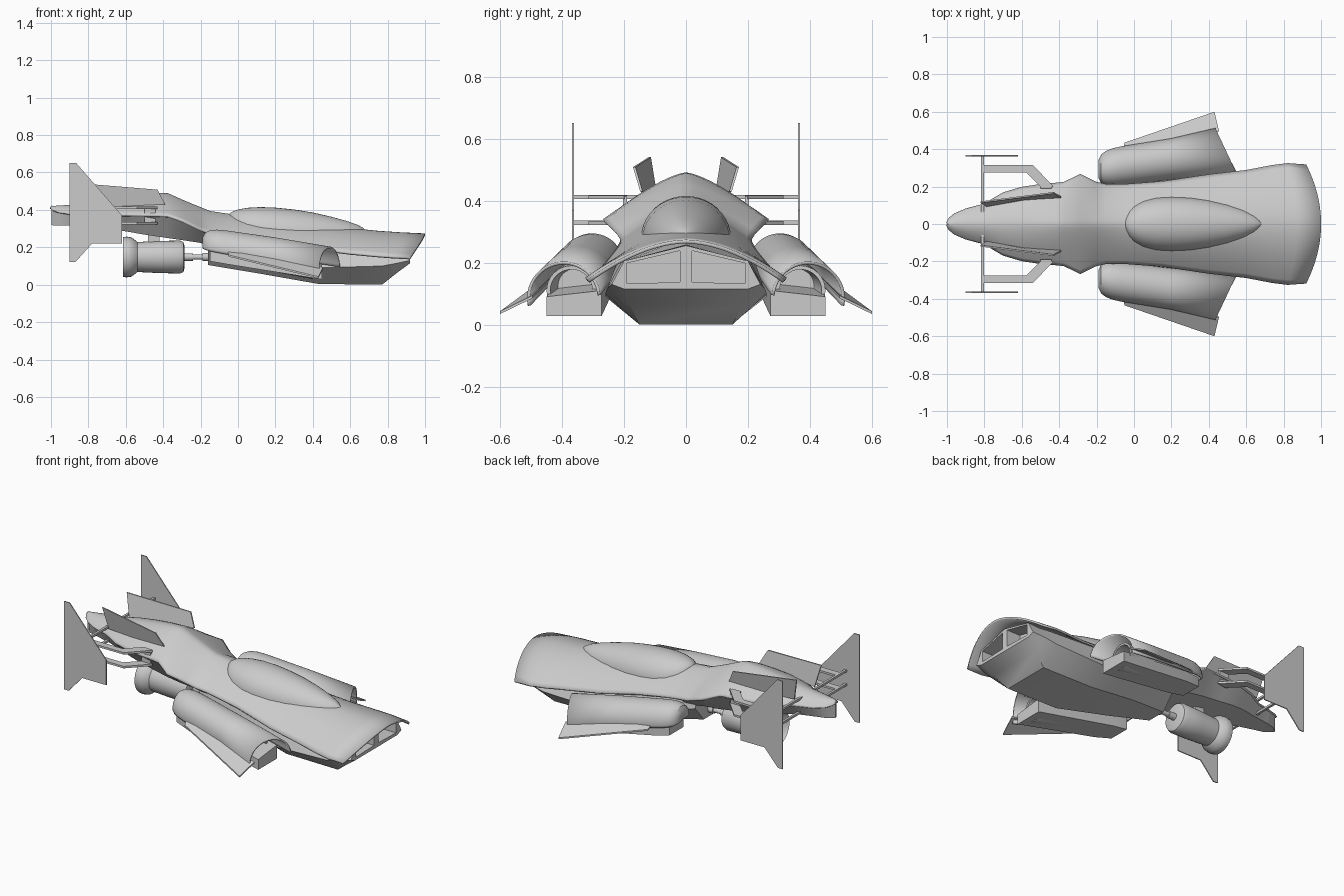
import bpy, bmesh
from math import sin, cos, pi, radians
from mathutils import Vector


def finish(name, bm, smooth=True):
    bmesh.ops.remove_doubles(bm, verts=bm.verts, dist=0.0002)
    bmesh.ops.recalc_face_normals(bm, faces=bm.faces)
    me = bpy.data.meshes.new(name)
    bm.to_mesh(me)
    bm.free()
    ob = bpy.data.objects.new(name, me)
    bpy.context.collection.objects.link(ob)
    if smooth:
        bpy.ops.object.select_all(action='DESELECT')
        bpy.context.view_layer.objects.active = ob
        ob.select_set(True)
        bpy.ops.object.shade_smooth_by_angle(angle=radians(32))
    return ob


def loft(name, rings, closed=True, thick=0):
    """Skin a list of equal-length point rings."""
    bm = bmesh.new()
    vs = [[bm.verts.new(p) for p in r] for r in rings]
    n = len(vs[0])
    for a, b in zip(vs, vs[1:]):
        for i in range(n if closed else n - 1):
            j = (i + 1) % n
            bm.faces.new((a[i], a[j], b[j], b[i]))
    if closed:
        bm.faces.new(vs[0])
        bm.faces.new(vs[-1])
    ob = finish(name, bm)
    if thick:
        m = ob.modifiers.new("thickness", 'SOLIDIFY')
        m.thickness, m.offset = thick, 0
    return ob


def prism(name, pts, vec):
    """Extrude a polygon along a vector."""
    bm = bmesh.new()
    f = bm.faces.new([bm.verts.new(p) for p in pts])
    ext = bmesh.ops.extrude_face_region(bm, geom=[f], use_keep_orig=True)
    for v in ext["geom"]:
        if isinstance(v, bmesh.types.BMVert):
            v.co += Vector(vec)
    return finish(name, bm, False)


def lathe(name, prof, y=0, z=0.148, tilt=(0, 0), n=32):
    """Turned part along x; prof is (x, radius)."""
    return loft(name, [[(x, y + tilt[0] * x + r * cos(2 * pi * i / n),
                         z + tilt[1] * x + r * sin(2 * pi * i / n)) for i in range(n)]
                       for x, r in prof])


# Upper shell: x, half width, top z, edge z, arch power, front sweep
shell = [(1.0, .315, .268, .14, 1.8, .08), (.87, .322, .274, .146, 1.8, .05),
         (.75, .312, .282, .152, 1.8, .01), (.6, .285, .297, .165, 1.8, 0),
         (.4, .262, .32, .19, 1.7, 0), (.15, .225, .35, .235, 1.6, 0),
         (-.05, .21, .373, .262, 1.5, 0), (-.15, .21, .388, .272, 1.35, 0),
         (-.21, .225, .412, .295, 1.25, 0), (-.29, .265, .445, .335, 1.2, 0),
         (-.375, .222, .483, .365, 1.3, 0), (-.42, .217, .485, .367, 1.4, 0),
         (-.5, .21, .478, .368, 1.5, 0), (-.6, .195, .465, .37, 1.6, 0),
         (-.7, .165, .45, .37, 1.7, 0), (-.8, .105, .432, .372, 1.8, 0),
         (-.9, .078, .421, .376, 2, 0), (-.96, .052, .417, .385, 2, 0),
         (-.99, .026, .415, .395, 2, 0), (-1.0, .004, .414, .405, 2, 0)]
N = 24
loft("upper_shell", [[(x - s * (2 * i / N - 1) ** 2, w * (2 * i / N - 1),
                       ze + (zt - ze) * (1 - abs(2 * i / N - 1) ** p))
                      for i in range(N + 1)] for x, w, zt, ze, p, s in shell],
     closed=False, thick=.012)

# Aft fuselage under the shell: x, top w, top z, bottom w, bottom z
aft = [(-.1, .2, .265, .12, .2), (-.21, .22, .293, .13, .225), (-.29, .26, .333, .14, .237),
       (-.38, .218, .362, .14, .25), (-.5, .206, .366, .13, .268), (-.6, .192, .368, .12, .285),
       (-.7, .162, .37, .1, .3), (-.8, .103, .371, .07, .31), (-.9, .076, .376, .05, .316),
       (-.96, .05, .385, .035, .317), (-.998, .006, .405, .005, .318)]
loft("aft_fuselage", [[(x, -w, z), (x, 0, z + .02), (x, w, z), (x, b, zb), (x, -b, zb)]
                      for x, w, z, b, zb in aft])

# Lower hull: x, centre top z, top w, top z, mid w, mid z, bottom w, bottom z
low = [(.92, .255, .2, .205, .24, .13, .2, .115), (.85, .258, .2, .2, .255, .115, .18, .063),
       (.77, .26, .21, .2, .26, .1, .15, 0), (.43, .28, .22, .21, .26, .09, .15, .004),
       (.1, .33, .19, .26, .22, .15, .11, .062), (-.16, .36, .13, .29, .14, .2, .06, .105)]
hull = loft("lower_hull", [[(x, 0, c), (x, tw, tz), (x, mw, mz), (x, bw, bz),
                            (x, -bw, bz), (x, -mw, mz), (x, -tw, tz)]
                           for x, c, tw, tz, mw, mz, bw, bz in low])

# Canopy: x, half width, top z, base z
can = [(-.05, .004, .372, .36), (-.042, .045, .383, .335), (-.025, .075, .393, .32),
       (.0, .1, .402, .305), (.05, .125, .411, .295), (.12, .141, .415, .285), (.2, .145, .412, .28),
       (.3, .141, .402, .272), (.4, .127, .386, .268), (.5, .105, .363, .265),
       (.58, .08, .341, .262), (.64, .052, .32, .262), (.67, .028, .303, .265), (.685, .004, .29, .27)]
loft("canopy", [[(x, w * cos(pi * i / 20), zb + (zt - zb) * sin(pi * i / 20)) for i in range(21)]
                for x, w, zt, zb in can])

# Central rear engine with bell, rod and pylon
lathe("engine_body", [(-.56, .078), (-.54, .08), (-.42, .086), (-.31, .088), (-.292, .08),
                      (-.286, .06)])
lathe("engine_bell", [(-.56, .05), (-.6, .1), (-.615, .106), (-.595, .109), (-.57, .105),
                      (-.54, .083), (-.53, .07)])
lathe("engine_rod", [(-.3, .02), (-.24, .02), (-.24, .014), (-.19, .014), (-.19, .022), (-.12, .022)])
prism("engine_pylon", [(-.48, -.02, .21), (-.42, -.02, .21), (-.42, -.02, .29), (-.48, -.02, .29)],
      (0, .04, 0))

for s, side in ((1, "left"), (-1, "right")):
    # Front window recess
    cut = prism("window_cutter_" + side, [(.95, s * y, z) for y, z in
                ((.02, .238), (.19, .198), (.19, .132), (.02, .137))], (-.12, 0, 0))
    cut.hide_render = True
    cut.hide_set(True)
    b = hull.modifiers.new("window_" + side, 'BOOLEAN')
    b.object, b.operation = cut, 'DIFFERENCE'

    # Pod shroud: t along the pod, radius scale, front sweep
    rings = []
    for x, k, sweep in ((-.185, .02, 0), (-.184, .5, 0), (-.172, .74, 0), (-.15, .88, 0),
                        (-.115, .97, 0), (-.07, 1, 0), (.2, 1, 0), (.545, 1, .11)):
        t = (x + .1) / .6
        cy, cz, r = .305 + .083 * t, .19 - .098 * t, (.1 + .013 * t) * k
        ring = []
        for i in range(25):
            a = radians(-12 + 187 * i / 24)
            ring.append((x - sweep * (1 + cos(a)) / 2, s * (cy + r * cos(a)), cz + r * sin(a)))
        rings.append(ring)
    loft("pod_shroud_" + side, rings, closed=False, thick=.01)

    # Pod keel box
    loft("pod_keel_" + side, [[(x, s * y0, z1), (x, s * y1, z1 - .02), (x, s * y1, z0), (x, s * y0, z0)]
         for x, y0, y1, z0, z1 in ((-.15, .24, .37, .125, .2), (-.05, .235, .395, .108, .19),
                                   (.45, .272, .45, .028, .11))])

    # Inner pod intake barrel with hollow mouth
    lathe("pod_barrel_" + side, [(-.1, .06), (.4, .08), (.4, .068), (.3, .055)],
          y=s * .322, z=.17, tilt=(s * .12, -.15))

    # Pod side flange
    prism("pod_flange_" + side, [(-.06, s * .395, .185), (-.05, s * .435, .15), (.43, s * .6, .034),
                                 (.455, s * .495, .085)], (0, 0, .009))

    # Dorsal fin
    prism("dorsal_fin_" + side, [(-.82, s * .113, .54), (-.43, s * .163, .508), (-.39, s * .14, .43),
                                 (-.6, s * .125, .42), (-.79, s * .092, .41)], (0, s * .008, 0))

    # Tail stabiliser
    prism("tail_stabiliser_" + side, [(x, s * .362, z) for x, z in
          ((-.9, .65), (-.865, .65), (-.62, .37), (-.62, .22), (-.78, .22), (-.87, .12), (-.9, .12))],
          (0, s * .006, 0))

    # Twin cross struts and angled bracket plates
    for z, tag in ((.405, "upper"), (.322, "lower")):
        prism(f"{tag}_strut_{side}", [(-.817, s * .06, z), (-.817, s * .365, z),
              (-.803, s * .365, z), (-.803, s * .06, z)], (0, 0, .013))
        prism(f"{tag}_bracket_{side}", [(x, s * y, z) for x, y in
              ((-.81, .315), (-.54, .315), (-.43, .2), (-.49, .19), (-.575, .275), (-.81, .275))],
              (0, 0, .012))
    prism("bracket_post_" + side, [(-.5, s * .19, .33), (-.44, s * .19, .33), (-.44, s * .19, .415),
                                   (-.5, s * .19, .415)], (0, s * .014, 0))
